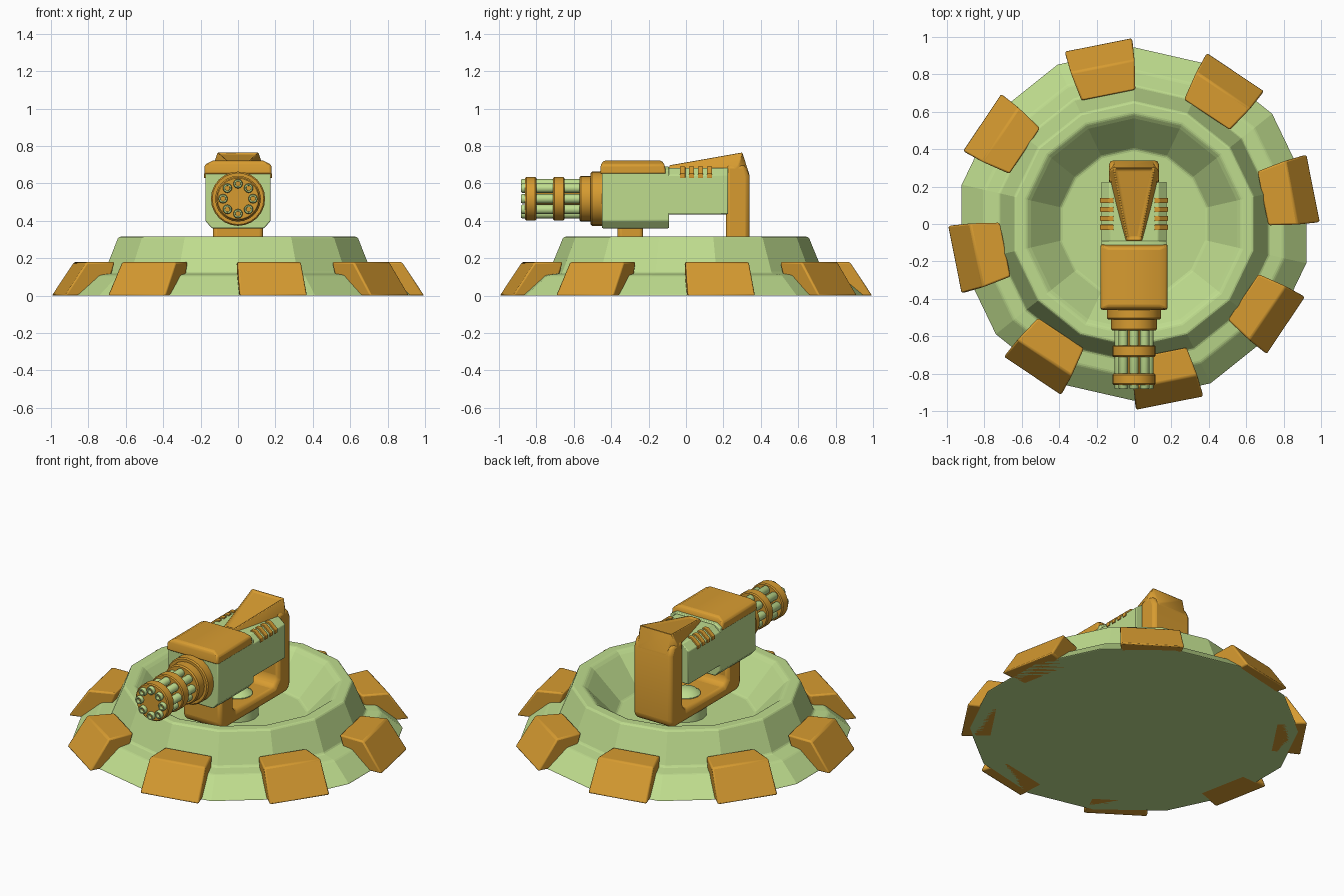
import bpy, bmesh, math
from mathutils import Vector, Matrix

if "Cube" in bpy.data.objects:
    bpy.data.objects.remove(bpy.data.objects["Cube"])


def material(name, color):
    m = bpy.data.materials.new(name)
    m.diffuse_color = color
    m.use_nodes = True
    m.node_tree.nodes["Principled BSDF"].inputs["Base Color"].default_value = m.diffuse_color
    return m


GREEN = material("green_paint", (0.52, 0.72, 0.27, 1))
ORANGE = material("orange_paint", (0.68, 0.33, 0.03, 1))


def finish(name, bm, mat, bevel=0.0, segments=2, smooth=None):
    bmesh.ops.recalc_face_normals(bm, faces=bm.faces)
    me = bpy.data.meshes.new(name)
    bm.to_mesh(me)
    bm.free()
    ob = bpy.data.objects.new(name, me)
    bpy.context.collection.objects.link(ob)
    me.materials.append(mat)
    if bevel:
        b = ob.modifiers.new("bevel", 'BEVEL')
        b.width, b.segments, b.limit_method = bevel, segments, 'ANGLE'
        b.angle_limit = math.radians(30)
    if smooth:
        bpy.ops.object.select_all(action='DESELECT')
        ob.select_set(True)
        bpy.context.view_layer.objects.active = ob
        bpy.ops.object.shade_smooth_by_angle(angle=math.radians(smooth))
    return ob


def prism(name, pts, lo, hi, axis, mat, **kw):
    """Extrude a closed profile: (y,z) along x or (x,z) along y."""
    bm = bmesh.new()
    def co(p, d):
        return (d, p[0], p[1]) if axis == 'x' else (p[0], d, p[1])
    a = [bm.verts.new(co(p, lo)) for p in pts]
    b = [bm.verts.new(co(p, hi)) for p in pts]
    bm.faces.new(a)
    bm.faces.new(b)
    for i in range(len(pts)):
        j = (i + 1) % len(pts)
        bm.faces.new((a[i], a[j], b[j], b[i]))
    return finish(name, bm, mat, **kw)


def lathe(name, profile, sides, mat, matrix=Matrix(), start=math.pi / 2, **kw):
    """Revolve (radius, height) points around z; ends are capped."""
    bm = bmesh.new()
    rings = []
    for r, z in profile:
        rings.append([bm.verts.new((r * math.cos(start + k * math.tau / sides),
                                    r * math.sin(start + k * math.tau / sides), z))
                      for k in range(sides)])
    for p, q in zip(rings, rings[1:]):
        for i in range(sides):
            j = (i + 1) % sides
            bm.faces.new((p[i], p[j], q[j], q[i]))
    bm.faces.new(rings[0])
    bm.faces.new(rings[-1])
    bm.transform(matrix)
    return finish(name, bm, mat, **kw)


def mirror_x(pts):
    return pts + [(-x, z) for x, z in reversed(pts)]


# Fourteen-sided bowl base with a sunken floor
lathe("base", [(0.95, 0), (0.82, 0.11), (0.735, 0.12), (0.655, 0.315), (0.59, 0.315),
               (0.565, 0.295), (0.40, 0.12)], 14, GREEN, bevel=0.01)
lathe("base_pin", [(0.045, 0.0), (0.045, 0.02)], 14, GREEN)

# Eight armour plates around the base
for k in range(8):
    bm = bmesh.new()
    rows = [(0.98, 0, 0.185), (0.86, 0.18, 0.175), (0.70, 0.18, 0.147),
            (0.72, 0.11, 0.147), (0.80, 0, 0.16)]
    left = [bm.verts.new((r, -w, z)) for r, z, w in rows]
    right = [bm.verts.new((r, w, z)) for r, z, w in rows]
    bm.faces.new(left)
    bm.faces.new(right)
    for i in range(5):
        j = (i + 1) % 5
        bm.faces.new((left[i], left[j], right[j], right[i]))
    bm.transform(Matrix.Rotation(math.radians(11.25 + 45 * k), 4, 'Z'))
    finish(f"armour_plate_{k + 1}", bm, ORANGE, bevel=0.01, smooth=30)

# Pivot under the yoke and its domed cap
lathe("pivot", [(0.12, 0.11), (0.12, 0.19)], 16, GREEN, smooth=30)
lathe("pivot_cap", [(0.085, 0.23), (0.085, 0.255), (0.06, 0.275), (0.02, 0.285)],
      16, GREEN, smooth=40)

# U-shaped yoke carrying the gun
prism("yoke", [(-0.365, 0.21), (-0.335, 0.18), (0.31, 0.18), (0.34, 0.21), (0.34, 0.64),
               (0.315, 0.70), (0.215, 0.70), (0.215, 0.29), (0.18, 0.25), (-0.20, 0.25),
               (-0.23, 0.28), (-0.23, 0.38), (-0.365, 0.38)],
      -0.133, 0.133, 'x', ORANGE, bevel=0.022, smooth=35)

# Wedge fin on top of the yoke, with a recessed panel
bm = bmesh.new()
half = [(0.05, -0.10, 0.66), (0.035, -0.085, 0.70), (0.133, 0.25, 0.66), (0.11, 0.30, 0.768),
        (0.133, 0.28, 0.70), (0.133, 0.28, 0.63), (0.10, 0.34, 0.63), (0.095, 0.338, 0.65)]
for x, y, z in half:
    bm.verts.new((x, y, z))
    bm.verts.new((-x, y, z))
res = bmesh.ops.convex_hull(bm, input=bm.verts)
loose = [v for v in bm.verts if not v.link_faces]
bmesh.ops.delete(bm, geom=loose, context='VERTS')
bmesh.ops.dissolve_limit(bm, angle_limit=0.03, verts=bm.verts, edges=bm.edges)
bmesh.ops.recalc_face_normals(bm, faces=bm.faces)
bm.normal_update()
top = max(bm.faces, key=lambda f: f.normal.z)
bmesh.ops.inset_region(bm, faces=[top], thickness=0.02, depth=0)
bmesh.ops.translate(bm, verts=top.verts, vec=(0, 0, -0.012))
finish("yoke_fin", bm, ORANGE, bevel=0.006, smooth=30)

# Gun body: deep front block and shallower rear block
prism("body_front", mirror_x([(0.14, 0.36), (0.175, 0.40), (0.175, 0.67), (0.14, 0.69)]),
      -0.45, -0.09, 'y', GREEN, bevel=0.006, smooth=30)
prism("body_rear", mirror_x([(0.175, 0.435), (0.175, 0.645), (0.13, 0.682)]),
      -0.12, 0.225, 'y', GREEN, bevel=0.005, smooth=30)

# Orange cover over the front block
bm = bmesh.new()
rings = []
for x, y0, y1, z in [(0.18, -0.46, -0.105, 0.65), (0.178, -0.455, -0.115, 0.70),
                     (0.135, -0.44, -0.13, 0.722)]:
    rings.append([bm.verts.new(c) for c in
                  [(-x, y0, z), (x, y0, z), (x, y1, z), (-x, y1, z)]])
for p, q in zip(rings, rings[1:]):
    for i in range(4):
        j = (i + 1) % 4
        bm.faces.new((p[i], p[j], q[j], q[i]))
bm.faces.new(rings[0])
bm.faces.new(rings[-1])
finish("body_cover", bm, ORANGE, bevel=0.01, smooth=30)

# Four vent slats wrapped over each upper shoulder
for side in (-1, 1):
    for k in range(4):
        y = -0.018 + 0.048 * k
        prism(f"vent_{'left' if side < 0 else 'right'}_{k + 1}",
              [(side * x, z) for x, z in [(0.11, 0.66), (0.11, 0.69), (0.137, 0.69),
                                          (0.181, 0.652), (0.181, 0.628), (0.15, 0.628)]],
              y - 0.014, y + 0.014, 'y', ORANGE, bevel=0.003)

# Rotary barrel group: helper axis points forward along -y
AXIS = Matrix.Translation((0, 0, 0.518)) @ Matrix.Rotation(math.pi / 2, 4, 'X')
lathe("barrel_mount", [(0.145, 0.44), (0.145, 0.503), (0.138, 0.51), (0.122, 0.51),
                       (0.122, 0.562), (0.115, 0.57)], 24, ORANGE, AXIS, smooth=30)
for name, a, b in [("rear_band", 0.65, 0.71), ("front_band", 0.80, 0.86)]:
    lathe(name, [(0.11, a), (0.116, a + 0.006), (0.116, b - 0.006), (0.11, b)],
          24, ORANGE, AXIS, smooth=30)
lathe("barrel_core", [(0.045, 0.55), (0.045, 0.855)], 16, ORANGE, AXIS, smooth=30)
for k in range(8):
    a = math.pi / 2 + k * math.tau / 8
    off = Matrix.Translation((0.08 * math.cos(a), 0.08 * math.sin(a), 0))
    lathe(f"barrel_{k + 1}", [(0.025, 0.55), (0.025, 0.876), (0.021, 0.882),
                              (0.014, 0.882), (0.012, 0.84)],
          12, GREEN, AXIS @ off, smooth=35)
